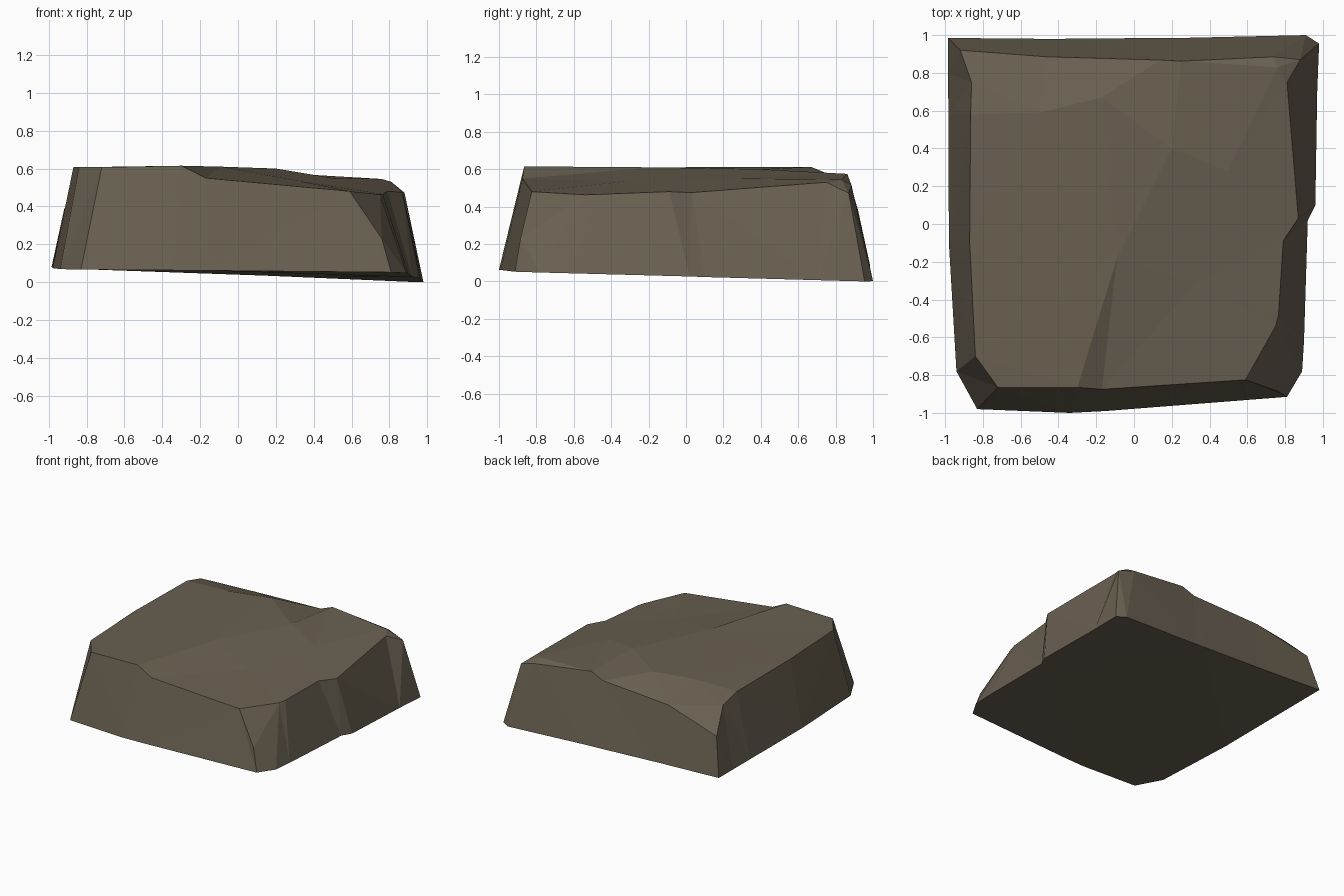
import bpy
import bmesh
from mathutils import Vector
from mathutils.geometry import delaunay_2d_cdt

default_cube = bpy.data.objects.get("Cube")
if default_cube:
    bpy.data.objects.remove(default_cube, do_unlink=True)


def make_material(name, colour):
    material = bpy.data.materials.new(name)
    material.use_nodes = True
    material.diffuse_color = colour
    shader = material.node_tree.nodes.get("Principled BSDF")
    shader.inputs["Base Color"].default_value = colour
    shader.inputs["Roughness"].default_value = 0.9
    return material


def underside_height(x, y):
    """Gently twisted plane on which the slab rests."""
    return max(0.0, 0.05 - 0.025 * x - 0.01 * y - 0.0175 * x * y)


# Outline of the slab: foot (x, y) and matching rim (x, y, z), anticlockwise
front_outline = [
    ((-.94, -.78), (-.84, -.70, .607)),
    ((-.83, -.98), (-.72, -.865, .607)),
    ((-.34, -1.0), (-.30, -.865, .615)),
    ((-.15, -.99), (-.17, -.875, .55)),
    ((.81, -.915), (.59, -.825, .48)),
]
right_outline = [
    ((.89, -.78), (.75, -.54, .463)),
    ((.90, -.62), (.765, -.48, .465)),
    ((.92, .02), (.79, -.09, .48)),
    ((.96, .10), (.87, .03, .475)),
    ((.97, .70), (.81, .75, .53)),
    ((.98, .955), (.88, .87, .472)),
]
back_outline = [
    ((.91, 1.0), (.74, .885, .515)),
    ((.25, .985), (.25, .862, .575)),
    ((.14, .985), (.14, .868, .53)),
    ((-.45, .98), (-.46, .885, .50)),
    ((-.985, .985), (-.92, .92, .38)),
]
left_outline = [
    ((-.984, .80), (-.86, .75, .555)),
    ((-.983, .58), (-.865, .58, .60)),
    ((-.98, -.10), (-.87, -.10, .607)),
]
outline = front_outline + right_outline + back_outline + left_outline
count = len(outline)

# Points inside the worn top
worn_top = {
    "step_tip": (-.09, -.18, .61),
    "step_foot": (.32, -.32, .535),
    "ridge": (.20, .40, .60),
    "back_ridge": (-.17, .67, .612),
    "left_crease": (-.50, .59, .607),
    "right_slope": (.50, .28, .55),
    "corner_chip": (.76, .83, .545),
}
names = list(worn_top)


def top_index(key):
    """Named inner point, or a rim point by its place in the outline."""
    return count + names.index(key) if isinstance(key, str) else key


right_start = len(front_outline)
back_start = right_start + len(right_outline)
left_start = back_start + len(back_outline)
creases = [
    (2, "step_tip"), (3, "step_foot"), ("step_tip", "step_foot"),
    ("step_tip", "ridge"), ("ridge", "back_ridge"),
    ("back_ridge", "left_crease"), ("left_crease", left_start + 1),
    ("ridge", back_start + 1), ("corner_chip", back_start + 1),
    ("corner_chip", back_start), ("corner_chip", back_start - 2),
]

bm = bmesh.new()
feet = [bm.verts.new((x, y, underside_height(x, y))) for (x, y), rim in outline]
top = [bm.verts.new(rim) for foot, rim in outline]
top += [bm.verts.new(point) for point in worn_top.values()]

# Top facets follow the creases
edges = [(i, (i + 1) % count) for i in range(count)]
edges += [(top_index(a), top_index(b)) for a, b in creases]
flat_points = [Vector(v.co.xy) for v in top]
result = delaunay_2d_cdt(flat_points, edges, [], 1, 1e-5)
sources = result[3]
for face in result[2]:
    corners = [top[sources[i][0]] for i in face if sources[i]]
    if len(corners) == len(face):
        bm.faces.new(corners)

# Broken side walls and underside
for i in range(count):
    j = (i + 1) % count
    bm.faces.new((feet[i], feet[j], top[j], top[i]))
bm.faces.new(list(reversed(feet)))

# Bulge on the front right corner
corner = right_start - 1
corner_edge = bm.edges.get((feet[corner], top[corner]))
new_edge, bulge = bmesh.utils.edge_split(corner_edge, feet[corner], 0.5)
bulge.co = (.76, -.885, .23)

bmesh.ops.triangulate(bm, faces=[f for f in bm.faces if len(f.verts) > 3])
bmesh.ops.recalc_face_normals(bm, faces=bm.faces)
for face in bm.faces:
    face.smooth = False

mesh = bpy.data.meshes.new("rock_slab")
bm.to_mesh(mesh)
bm.free()
mesh.materials.append(make_material("brown stone", (0.14, 0.115, 0.08, 1.0)))
rock_slab = bpy.data.objects.new("rock_slab", mesh)
bpy.context.collection.objects.link(rock_slab)
